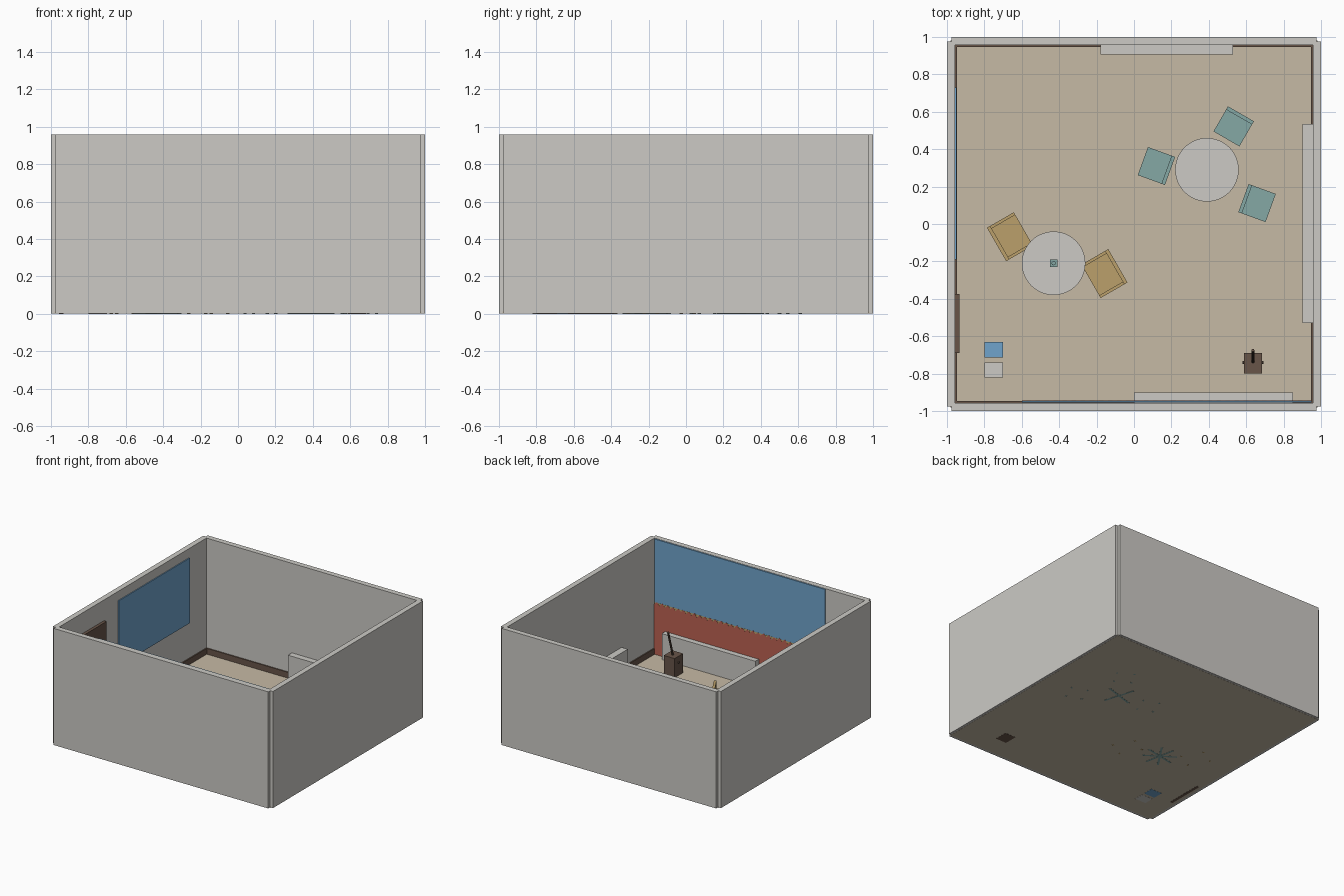
import bpy, bmesh, math, random
from mathutils import Vector, Matrix

if "Cube" in bpy.data.objects:
    bpy.data.objects.remove(bpy.data.objects["Cube"])
random.seed(4)


def material(name, rgb):
    linear = [((c / 255 + 0.055) / 1.055) ** 2.4 for c in rgb] + [1]
    m = bpy.data.materials.new(name)
    m.use_nodes = True
    m.diffuse_color = linear
    m.node_tree.nodes["Principled BSDF"].inputs["Base Color"].default_value = linear
    return m


GREY = material("pale grey", (204, 202, 197))
TAN = material("tan floor", (198, 186, 165))
BROWN = material("dark brown", (104, 85, 73))
TEAL = material("muted teal", (133, 168, 165))
GOLD = material("mustard", (187, 160, 107))
BLUE = material("sky blue", (112, 164, 204))
RED = material("brick red", (188, 98, 82))


def finish(bm, name, mat, place=None):
    if place:
        bm.transform(place)
    bmesh.ops.recalc_face_normals(bm, faces=bm.faces)
    mesh = bpy.data.meshes.new(name)
    bm.to_mesh(mesh)
    bm.free()
    mesh.materials.append(mat)
    ob = bpy.data.objects.new(name, mesh)
    bpy.context.collection.objects.link(ob)
    return ob


def add_box(bm, x, y, z):
    """Box between three (low, high) ranges."""
    size = [b - a for a, b in (x, y, z)]
    mid = [(a + b) / 2 for a, b in (x, y, z)]
    bmesh.ops.create_cube(bm, size=1, matrix=Matrix.Translation(mid) @ Matrix.Diagonal((*size, 1)))


def box(name, mat, x, y, z, place=None):
    bm = bmesh.new()
    add_box(bm, x, y, z)
    return finish(bm, name, mat, place)


def cylinder(name, mat, start, end, radius, sides=12):
    start, end = Vector(start), Vector(end)
    axis = end - start
    bm = bmesh.new()
    turn = axis.to_track_quat("Z", "Y").to_matrix().to_4x4()
    bmesh.ops.create_cone(bm, cap_ends=True, segments=sides, radius1=radius, radius2=radius,
                          depth=axis.length, matrix=Matrix.Translation((start + end) / 2) @ turn)
    ob = finish(bm, name, mat)
    for p in ob.data.polygons:
        p.use_smooth = len(p.vertices) == 4 and sides > 8
    return ob


# Room shell: floor, four walls with notched corners, skirting
IN, TOP, SKIRT = 0.956, 0.96, 0.947
box("floor", TAN, (-0.98, 0.98), (-0.98, 0.98), (0.001, 0.012))
for name, angle in (("right_side", 0), ("back", 90), ("left_side", 180), ("front", 270)):
    spin = Matrix.Rotation(math.radians(angle), 4, "Z")
    box(name + "_wall", GREY, (IN, 1), (-0.975, 0.975), (0.002, TOP), spin)
    box(name + "_skirting", BROWN, (SKIRT, IN), (-IN, IN), (0.002, 0.06), spin)

# Low wall units
box("back_low_unit", GREY, (-0.18, 0.53), (0.905, IN), (0.005, 0.225))
box("side_low_unit", GREY, (0.9, IN), (-0.53, 0.535), (0.005, 0.225))
box("front_low_unit", GREY, (0, 0.85), (-IN, -0.9), (0.005, 0.225))

# Door and wall panel
box("door", BROWN, (-IN, -0.932), (-0.69, -0.375), (0, 0.79))
box("wall_panel", BLUE, (-IN, -0.9485), (-0.19, 0.73), (0.35, 0.885))

# Front wall mural: blue sky, mustard strip, ragged red lower part
box("mural_sky", BLUE, (-0.6, 0.95), (-0.955, -0.9465), (0.005, TOP - 0.002))
box("mural_strip", GOLD, (-0.6, 0.95), (-0.9465, -0.9458), (0.42, 0.44))
bm = bmesh.new()
count = 64
outline = [(0.95, 0.012), (-0.6, 0.012)]
for i in range(count + 1):
    height = 0.445 if i % 2 else 0.42
    outline.append((-0.6 + 1.55 * i / count, height + random.uniform(-0.006, 0.006)))
face = bm.faces.new([bm.verts.new((x, -0.9465, z)) for x, z in outline])
moved = bmesh.ops.extrude_face_region(bm, geom=[face])["geom"]
bmesh.ops.translate(bm, vec=(0, 0.002, 0), verts=[v for v in moved if isinstance(v, bmesh.types.BMVert)])
finish(bm, "mural_red_part", RED)


# Round tables on star feet
def table(name, x, y, arms, turn):
    cylinder(name + "_top", GREY, (x, y, 0.262), (x, y, 0.28), 0.17, 48)
    cylinder(name + "_column", TEAL, (x, y, 0.01), (x, y, 0.262), 0.014)
    bm = bmesh.new()
    for i in range(arms):
        start = len(bm.verts)
        add_box(bm, (0, 0.13), (-0.008, 0.008), (0, 0.025))
        bm.verts.ensure_lookup_table()
        bmesh.ops.rotate(bm, verts=bm.verts[start:], cent=(0, 0, 0),
                         matrix=Matrix.Rotation(turn + math.tau * i / arms, 3, "Z"))
    finish(bm, name + "_foot", TEAL, Matrix.Translation((x, y, 0)))


table("back_table", 0.39, 0.29, 4, 0.3)
table("front_table", -0.43, -0.21, 8, 0.2)
box("vase", TEAL, (-0.45, -0.41), (-0.23, -0.19), (0.28, 0.33))
cylinder("vase_neck", TEAL, (-0.43, -0.21, 0.33), (-0.43, -0.21, 0.345), 0.011)


# Seats: local +x points to the backrest
def seat(name, mat, x, y, angle, depth, width, top, arms):
    place = Matrix.Translation((x, y, 0)) @ Matrix.Rotation(math.radians(angle), 4, "Z")
    d, w = depth / 2, width / 2
    bm = bmesh.new()
    add_box(bm, (-d, d), (-w, w), (0.13 if arms else 0.15, 0.17))
    add_box(bm, (d - 0.02, d), (-w, w), (0.17, top))
    for side in (-1, 1):
        if arms:
            add_box(bm, (-d, d - 0.02), sorted((side * w, side * (w - 0.016))), (0.17, 0.235))
        for end in (-1, 1):
            cx, cy = end * (d - 0.014), side * (w - 0.014)
            add_box(bm, (cx - 0.007, cx + 0.007), (cy - 0.007, cy + 0.007), (0, 0.15))
    finish(bm, name, mat, place)


for i, (x, y, angle) in enumerate([(0.12, 0.31, -20), (0.533, 0.522, 60), (0.658, 0.112, 160)]):
    seat(f"chair_{i + 1}", TEAL, x, y, angle, 0.155, 0.16, 0.3, False)
for i, (x, y, angle) in enumerate([(-0.158, -0.265, 30), (-0.663, -0.068, 210)]):
    seat(f"armchair_{i + 1}", GOLD, x, y, angle, 0.166, 0.206, 0.3, True)

# Bins by the door
box("blue_bin", BLUE, (-0.8, -0.7), (-0.715, -0.63), (0, 0.2))
box("grey_bin", GREY, (-0.8, -0.7), (-0.82, -0.74), (0, 0.2))

# Brown stand with leaning handle and side pegs
box("stand", BROWN, (0.587, 0.685), (-0.8, -0.69), (0, 0.17))
cylinder("stand_handle", BROWN, (0.636, -0.738, 0.165), (0.636, -0.675, 0.38), 0.008, 8)
cylinder("stand_pegs", BROWN, (0.579, -0.74, 0.12), (0.693, -0.74, 0.12), 0.008, 8)
